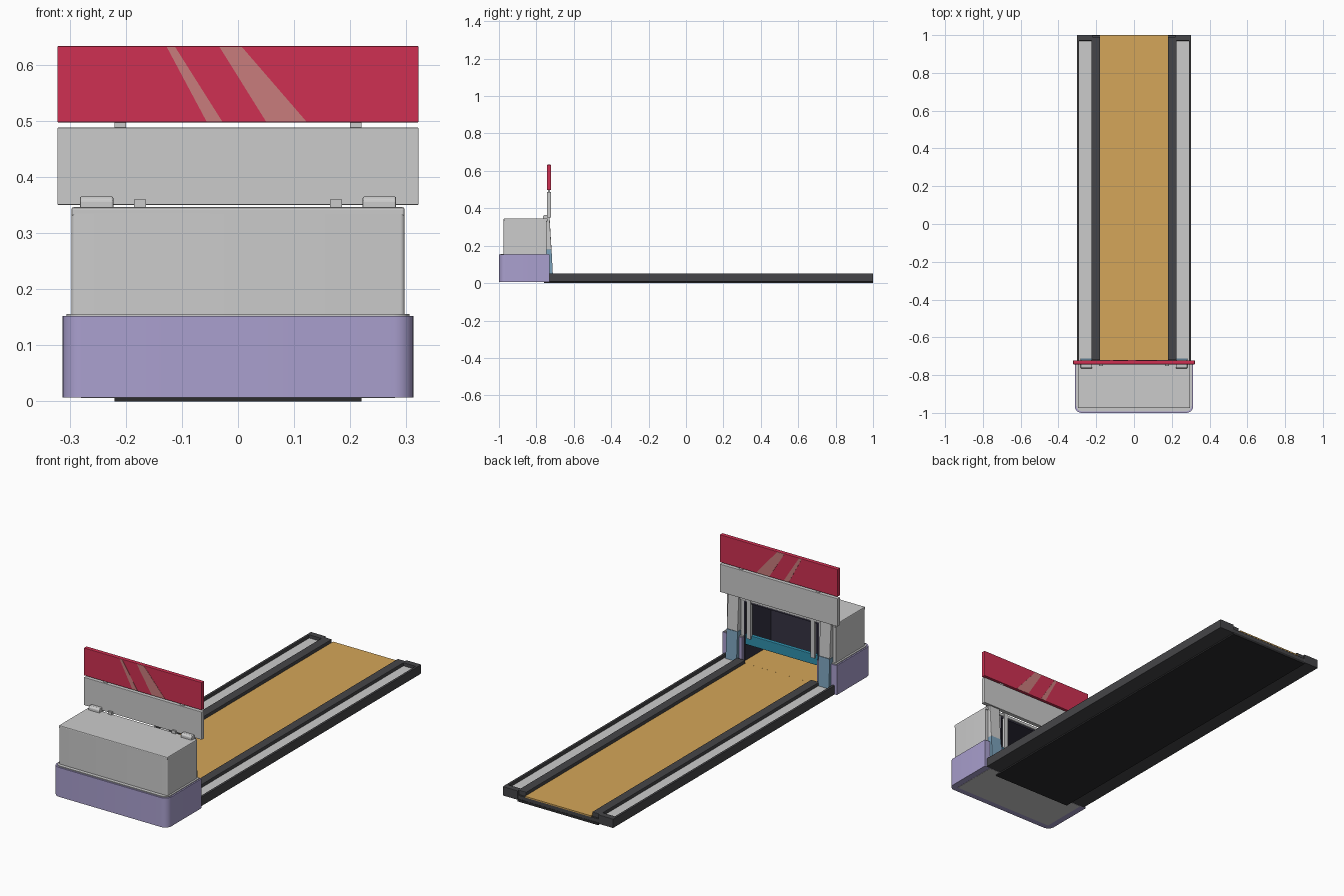
import bpy, bmesh, math
from mathutils import Vector

if "Cube" in bpy.data.objects:
    bpy.data.objects.remove(bpy.data.objects["Cube"])


def material(name, rgb):
    m = bpy.data.materials.new(name)
    m.diffuse_color = (*rgb, 1)
    m.use_nodes = True
    m.node_tree.nodes["Principled BSDF"].inputs["Base Color"].default_value = m.diffuse_color
    return m


DARK = material("charcoal", (0.06, 0.06, 0.065))
BLACK = material("black", (0.025, 0.025, 0.027))
WOOD = material("wood", (0.66, 0.38, 0.10))
RED = material("red", (0.62, 0.03, 0.085))
PINK = material("stripe", (0.58, 0.20, 0.20))
LILAC = material("lilac", (0.40, 0.35, 0.62))
NAVY = material("navy", (0.035, 0.032, 0.055))
TEAL = material("teal", (0.03, 0.28, 0.42))
BLUE = material("pale_blue", (0.20, 0.36, 0.50))


def prism(name, pts, axis, lo, hi, mat=None, bevel=0, mirror=False):
    """Extrude a 2D outline along an axis (0=x, 1=y, 2=z) from lo to hi."""
    bm = bmesh.new()

    def place(p, d):
        c = list(p)
        c.insert(axis, d)
        return Vector(c)
    face = bm.faces.new([bm.verts.new(place(p, lo)) for p in pts])
    ext = bmesh.ops.extrude_face_region(bm, geom=[face])
    shift = Vector((0, 0, 0))
    shift[axis] = hi - lo
    bmesh.ops.translate(bm, vec=shift,
                        verts=[g for g in ext["geom"] if isinstance(g, bmesh.types.BMVert)])
    bmesh.ops.recalc_face_normals(bm, faces=bm.faces)
    mesh = bpy.data.meshes.new(name)
    bm.to_mesh(mesh)
    bm.free()
    ob = bpy.data.objects.new(name, mesh)
    bpy.context.collection.objects.link(ob)
    if mat:
        mesh.materials.append(mat)
    if bevel:
        b = ob.modifiers.new("bevel", "BEVEL")
        b.width, b.segments = bevel, 2
    if mirror:
        ob.modifiers.new("mirror", "MIRROR")
    return ob


def box(name, x, y, z, mat=None, bevel=0, mirror=False):
    pts = [(x[0], y[0]), (x[1], y[0]), (x[1], y[1]), (x[0], y[1])]
    return prism(name, pts, 2, *z, mat, bevel, mirror)


def u_plan(w, front, back, r, inner_w, inner_front):
    """U-shaped plan, open to the back, with rounded front corners."""
    right = [(w, back)]
    for i in range(7):
        a = i * math.pi / 12
        right.append((w - r + r * math.cos(a), front + r - r * math.sin(a)))
    left = [(-x, y) for x, y in reversed(right)]
    return right + left + [(-inner_w, back), (-inner_w, inner_front),
                           (inner_w, inner_front), (inner_w, back)]


# Lane
box("lane_underside", (-0.22, 0.22), (-0.76, 1.0), (0, 0.012), BLACK)
box("lane_core", (-0.18, 0.18), (-0.95, 0.999), (0.012, 0.03), DARK)
box("lane_surface", (-0.18, 0.18), (-0.72, 1.0), (0.03, 0.036), WOOD)
box("pin_deck", (-0.20, 0.20), (-0.95, -0.722), (0.029, 0.035), WOOD)

# Side rails: rims around a recessed grey gutter
box("rail_base", (0.18, 0.30), (-0.73, 0.998), (0.007, 0.03), DARK, mirror=True)
box("gutter_floor", (0.224, 0.292), (-0.73, 0.97), (0.03, 0.036), mirror=True)
box("rail_inner", (0.18, 0.225), (-0.72, 0.99), (0.028, 0.052), DARK, 0.003, True)
box("rail_outer", (0.29, 0.302), (-0.73, 1.0), (0.007, 0.052), DARK, 0.002, True)
box("rail_end", (0.22, 0.295), (0.97, 1.0), (0.007, 0.052), DARK, 0.002, True)

# Machine base and housing
base = prism("machine_base", u_plan(0.313, -1.0, -0.73, 0.035, 0.205, -0.955),
             2, 0.007, 0.152, LILAC)
box("base_floor", (-0.28, 0.28), (-0.97, -0.731), (0.006, 0.02))
ledge = prism("base_ledge", u_plan(0.306, -0.992, -0.735, 0.03, 0.206, -0.955),
              2, 0.15, 0.156)
housing = prism("housing_walls", u_plan(0.297, -0.975, -0.745, 0.008, 0.205, -0.955),
                2, 0.155, 0.335)
roof = box("housing_roof", (-0.297, 0.297), (-0.975, -0.74), (0.33, 0.346), bevel=0.004)

# Dark inner lining
box("lining_back", (-0.205, 0.205), (-0.956, -0.945), (0.035, 0.33), NAVY)
box("lining_side", (0.198, 0.206), (-0.95, -0.745), (0.035, 0.33), NAVY, mirror=True)
box("lining_top", (-0.2, 0.2), (-0.95, -0.745), (0.322, 0.331), NAVY)

# Leaning posts, blue at the foot, capped above the roof
prism("post_upper", [(-0.765, 0.18), (-0.719, 0.18), (-0.73, 0.36), (-0.735, 0.365),
                     (-0.758, 0.365), (-0.765, 0.358)],
      0, 0.222, 0.282, bevel=0.003, mirror=True)
prism("post_foot", [(-0.765, 0.03), (-0.711, 0.03), (-0.719, 0.18), (-0.765, 0.18)],
      0, 0.222, 0.282, BLUE, mirror=True)

# Sweep bar on two hanging rods
box("sweep_bar", (-0.2, 0.2), (-0.765, -0.745), (0.115, 0.165), TEAL, 0.003)
box("sweep_rod", (0.164, 0.185), (-0.752, -0.738), (0.15, 0.36), mirror=True)

# Display panels
box("grey_panel", (-0.322, 0.322), (-0.743, -0.722), (0.35, 0.488), bevel=0.002)
box("red_panel", (-0.322, 0.322), (-0.743, -0.722), (0.497, 0.633), RED, 0.002)
box("panel_link", (0.2, 0.22), (-0.737, -0.728), (0.485, 0.5), mirror=True)
for i, (t0, t1, b0, b1) in enumerate([(-0.127, -0.112, -0.056, -0.028),
                                      (-0.033, 0.007, 0.05, 0.122)]):
    prism(f"stripe_{i + 1}", [(b0, 0.4985), (b1, 0.4985), (t1, 0.6315), (t0, 0.6315)],
          1, -0.744, -0.721, PINK)

# Smooth the rounded corners
bpy.ops.object.select_all(action="DESELECT")
for ob in (base, ledge, housing):
    ob.select_set(True)
    bpy.context.view_layer.objects.active = ob
bpy.ops.object.shade_smooth_by_angle(angle=math.radians(30))
